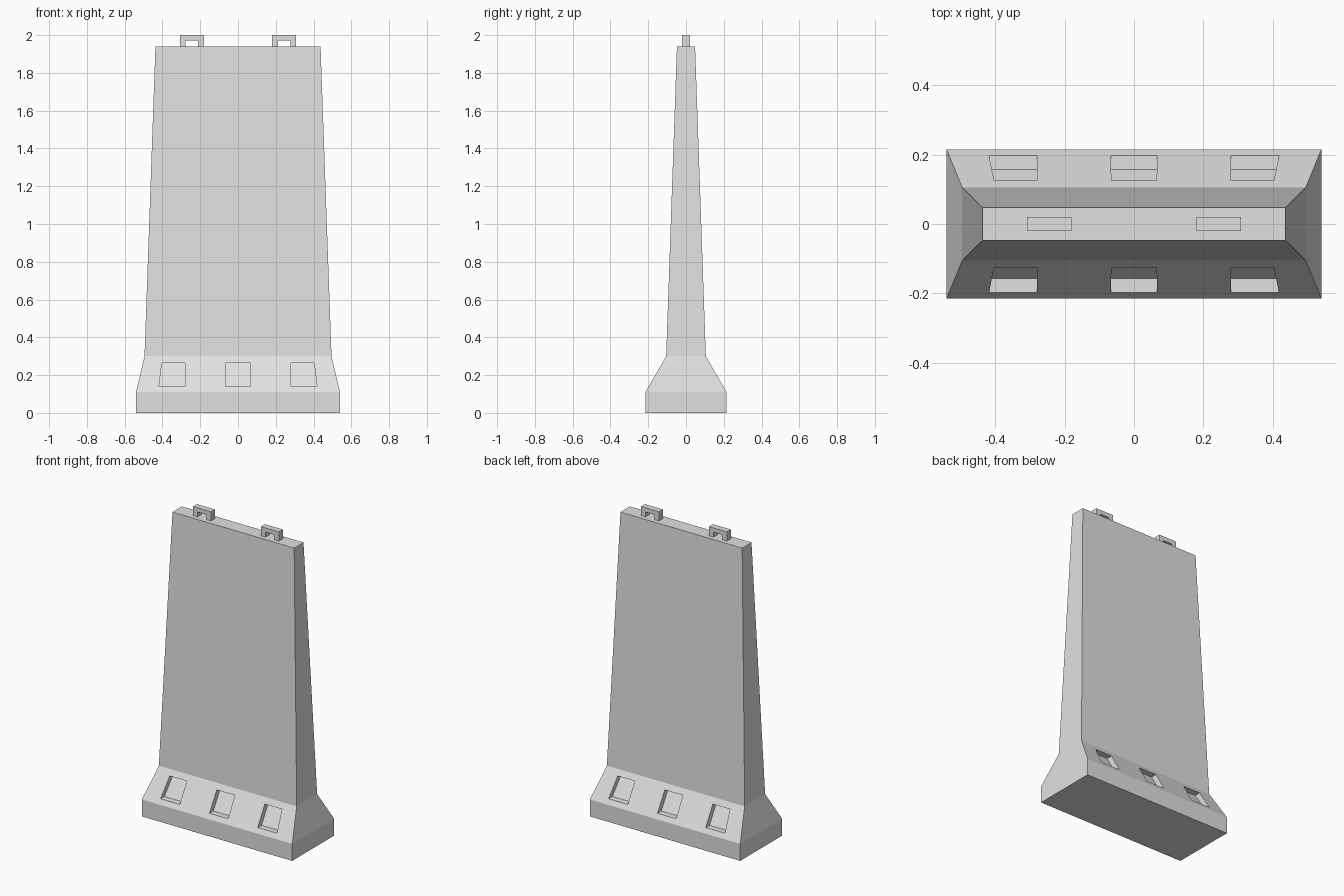
import bpy
import bmesh

old = bpy.data.objects.get("Cube")
if old:
    bpy.data.objects.remove(old, do_unlink=True)

concrete = bpy.data.materials.new("concrete_grey")
concrete.use_nodes = True
GREY = (0.75, 0.75, 0.75, 1)
concrete.diffuse_color = GREY
concrete.node_tree.nodes["Principled BSDF"].inputs["Base Color"].default_value = GREY


def make_object(name, bm):
    bmesh.ops.recalc_face_normals(bm, faces=bm.faces)
    mesh = bpy.data.meshes.new(name)
    bm.to_mesh(mesh)
    bm.free()
    mesh.materials.append(concrete)
    obj = bpy.data.objects.new(name, mesh)
    bpy.context.collection.objects.link(obj)
    return obj


def loft(bm, rings):
    """Skin a closed solid through rings of equal point count."""
    loops = [[bm.verts.new(p) for p in ring] for ring in rings]
    for a, b in zip(loops, loops[1:]):
        for i in range(len(a)):
            j = (i + 1) % len(a)
            bm.faces.new((a[i], a[j], b[j], b[i]))
    bm.faces.new(loops[0])
    bm.faces.new(loops[-1])


# Barrier wall: half width, half depth and height of each level
LEVELS = [(0.54, 0.215, 0), (0.54, 0.215, 0.11), (0.495, 0.105, 0.30), (0.437, 0.048, 1.94)]
bm = bmesh.new()
loft(bm, [[(-w, -d, z), (w, -d, z), (w, d, z), (-w, d, z)] for w, d, z in LEVELS])
wall = make_object("barrier_wall", bm)


def slope_depth(z):
    (_, d0, z0), (_, d1, z1) = LEVELS[1:3]
    return d0 + (d1 - d0) * (z - z0) / (z1 - z0)


# Pockets sunk horizontally into the front and back foot slopes
LOW, HIGH, SINK = 0.14, 0.265, 0.04
# Left and right edges along the bottom, then along the top
POCKETS = [(-0.418, -0.28, -0.403, -0.28), (-0.067, 0.067, -0.065, 0.065),
           (0.28, 0.418, 0.28, 0.403)]
bm = bmesh.new()
for side in (-1, 1):
    for bl, br, tl, tr in POCKETS:
        corners = [(bl, LOW), (br, LOW), (tr, HIGH), (tl, HIGH)]
        loft(bm, [[(x, side * (slope_depth(z) + off), z) for x, z in corners]
                  for off in (-SINK, SINK)])
cutter = make_object("pocket_cutter", bm)
cutter.hide_render = True

cut = wall.modifiers.new("pockets", "BOOLEAN")
cut.operation = "DIFFERENCE"
cut.solver = "EXACT"
cut.object = cutter
bpy.context.view_layer.objects.active = wall
bpy.ops.object.modifier_apply(modifier=cut.name)
bpy.data.objects.remove(cutter, do_unlink=True)

# Two square lifting loops on top
BASE, TOP, HALF, INNER, UNDER = 1.94, 2.0, 0.064, 0.033, 1.972
ARCH = [(-HALF, BASE), (-HALF, TOP), (HALF, TOP), (HALF, BASE),
        (INNER, BASE), (INNER, UNDER), (-INNER, UNDER), (-INNER, BASE)]
for name, cx in (("lifting_loop_right", -0.244), ("lifting_loop_left", 0.244)):
    bm = bmesh.new()
    loft(bm, [[(cx + x, y, z) for x, z in ARCH] for y in (-0.02, 0.02)])
    make_object(name, bm)
